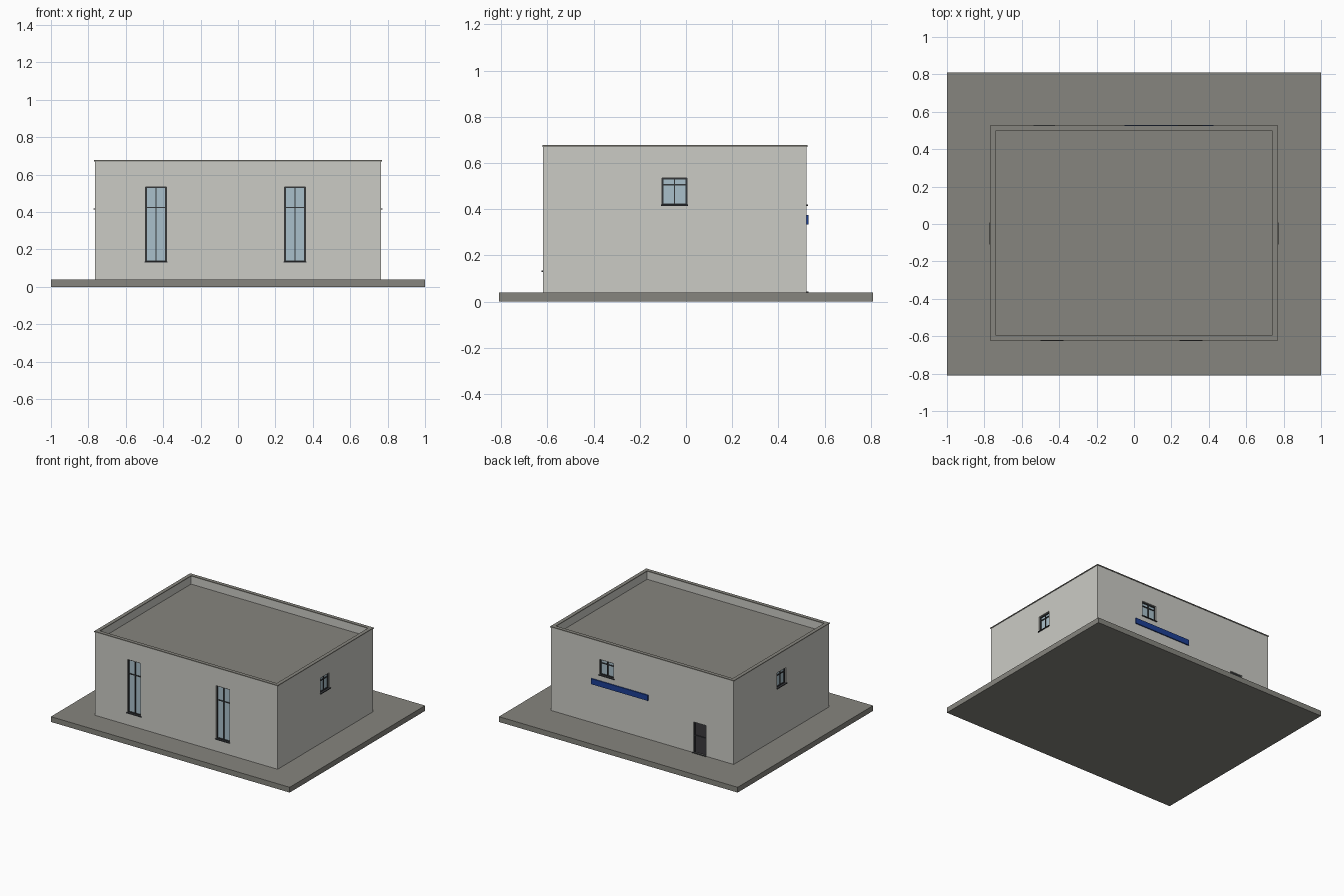
import bpy, bmesh

if "Cube" in bpy.data.objects:
    bpy.data.objects.remove(bpy.data.objects["Cube"])

# Main dimensions
HX, YF, YB = 0.765, -0.618, 0.522      # wall faces: sides, front, back
BASE, TOP = 0.04, 0.67                 # slab top, wall top
ROOF = 0.612                           # roof deck level
DEEP = 0.022                           # depth of window and door recesses


def material(name, r, g, b):
    m = bpy.data.materials.new(name)
    m.diffuse_color = (r, g, b, 1)
    m.use_nodes = True
    m.node_tree.nodes["Principled BSDF"].inputs["Base Color"].default_value = m.diffuse_color
    return m


WALL = material("wall_plaster", 0.60, 0.60, 0.56)
STONE = material("grey_concrete", 0.24, 0.235, 0.21)
FRAME = material("dark_frame", 0.035, 0.038, 0.042)
GLASS = material("pale_glass", 0.40, 0.53, 0.60)
DOOR = material("door_charcoal", 0.045, 0.042, 0.048)
BLUE = material("sign_blue", 0.012, 0.05, 0.30)


def boxes(name, spans, mat):
    """One object made of boxes given as ((x0, x1), (y0, y1), (z0, z1))."""
    bm = bmesh.new()
    for span in spans:
        verts = bmesh.ops.create_cube(bm, size=1)["verts"]
        for v in verts:
            for i, (a, b) in enumerate(span):
                v.co[i] = (a + b) / 2 + v.co[i] * abs(b - a)
    mesh = bpy.data.meshes.new(name)
    bm.to_mesh(mesh)
    bm.free()
    mesh.materials.append(mat)
    obj = bpy.data.objects.new(name, mesh)
    bpy.context.collection.objects.link(obj)
    return obj


def on_wall(side, u, w, z):
    """Span with u along a wall, w outward from its face."""
    if side == "front":
        return (u, (YF - w[1], YF - w[0]), z)
    if side == "back":
        return (u, (YB + w[0], YB + w[1]), z)
    if side == "right":
        return ((HX + w[0], HX + w[1]), u, z)
    return ((-HX - w[1], -HX - w[0]), u, z)


def cut(target, cutter):
    mod = target.modifiers.new("cut", "BOOLEAN")
    mod.operation, mod.solver, mod.object = "DIFFERENCE", "EXACT", cutter
    cutter.hide_render = True
    bpy.context.view_layer.objects.active = target
    bpy.ops.object.modifier_apply(modifier=mod.name)
    bpy.data.objects.remove(cutter)


# Ground slab and wall block
boxes("base_slab", [((-1, 1), (-0.81, 0.81), (0, BASE))], STONE)
walls = boxes("walls", [((-HX, HX), (YF, YB), (BASE, TOP))], WALL)

# Sunken roof inside the parapet
T = 0.022
inner = ((-HX + T, HX - T), (YF + T, YB - T))
cut(walls, boxes("roof_cutter", [(*inner, (ROOF - 0.006, 0.8))], WALL))
boxes("roof_deck", [(*inner, (ROOF - 0.006, ROOF))], STONE)

# Coping ring on the parapet
o, c, z = 0.004, 0.024, (TOP, TOP + 0.007)
boxes("parapet_coping", [
    ((-HX - o, HX + o), (YF - o, YF + c), z),
    ((-HX - o, HX + o), (YB - c, YB + o), z),
    ((-HX - o, -HX + c), (YF + c, YB - c), z),
    ((HX - c, HX + o), (YF + c, YB - c), z)], STONE)


def window(name, side, u0, u1, z0, z1, transom):
    cut(walls, boxes(name + "_cutter",
                     [on_wall(side, (u0, u1), (-DEEP, 0.05), (z0, z1))], WALL))
    t, m, mid = 0.007, 0.003, (u0 + u1) / 2
    w = (-DEEP, -0.01)
    bars = [((u0, u0 + t), (z0, z1)), ((u1 - t, u1), (z0, z1)),
            ((u0 + t, u1 - t), (z0, z0 + t)), ((u0 + t, u1 - t), (z1 - t, z1)),
            ((mid - m, mid + m), (z0 + t, z1 - t)),
            ((u0 + t, mid - m), (transom - m, transom + m)),
            ((mid + m, u1 - t), (transom - m, transom + m))]
    boxes(name + "_frame", [on_wall(side, u, w, zz) for u, zz in bars], FRAME)
    boxes(name + "_glass", [on_wall(side, (u0 + t, u1 - t), (-DEEP, -0.016),
                                    (z0 + t, z1 - t))], GLASS)
    # Sill projecting past the wall
    boxes(name + "_sill", [on_wall(side, (u0 - 0.005, u1 + 0.005), (0, 0.007),
                                   (z0 - 0.004, z0 + 0.002)),
                           on_wall(side, (u0, u1), (-0.01, 0),
                                   (z0, z0 + 0.002))], FRAME)


# Two tall front windows and three small ones
window("front_window_left", "front", -0.494, -0.382, 0.133, 0.535, 0.425)
window("front_window_right", "front", 0.249, 0.361, 0.133, 0.535, 0.425)
for s in ("right", "left"):
    window(s + "_window", s, -0.104, 0.004, 0.418, 0.535, 0.506)
window("back_window", "back", 0.24, 0.36, 0.418, 0.535, 0.506)

# Back door: recess, frame, leaf and threshold
d0, d1, dz, t = -0.533, -0.427, 0.272, 0.009
cut(walls, boxes("door_cutter",
                 [on_wall("back", (d0, d1), (-DEEP, 0.05), (BASE - 0.01, dz))], WALL))
w = (-DEEP, -0.008)
boxes("door_frame", [on_wall("back", (d0, d0 + t), w, (BASE, dz)),
                     on_wall("back", (d1 - t, d1), w, (BASE, dz)),
                     on_wall("back", (d0 + t, d1 - t), w, (dz - t, dz)),
                     on_wall("back", (d0 + t, d1 - t), w, (0.165, 0.172))], FRAME)
boxes("door_leaf", [on_wall("back", (d0 + t, d1 - t), (-DEEP, -0.014),
                            (BASE, dz - t))], DOOR)
boxes("door_threshold", [on_wall("back", (d0 - 0.004, d1 + 0.004), (0, 0.008),
                                 (BASE, BASE + 0.004))], FRAME)

# Plain sign board on the back wall
boxes("sign_board", [on_wall("back", (-0.05, 0.425), (0, 0.008), (0.333, 0.375))], BLUE)
